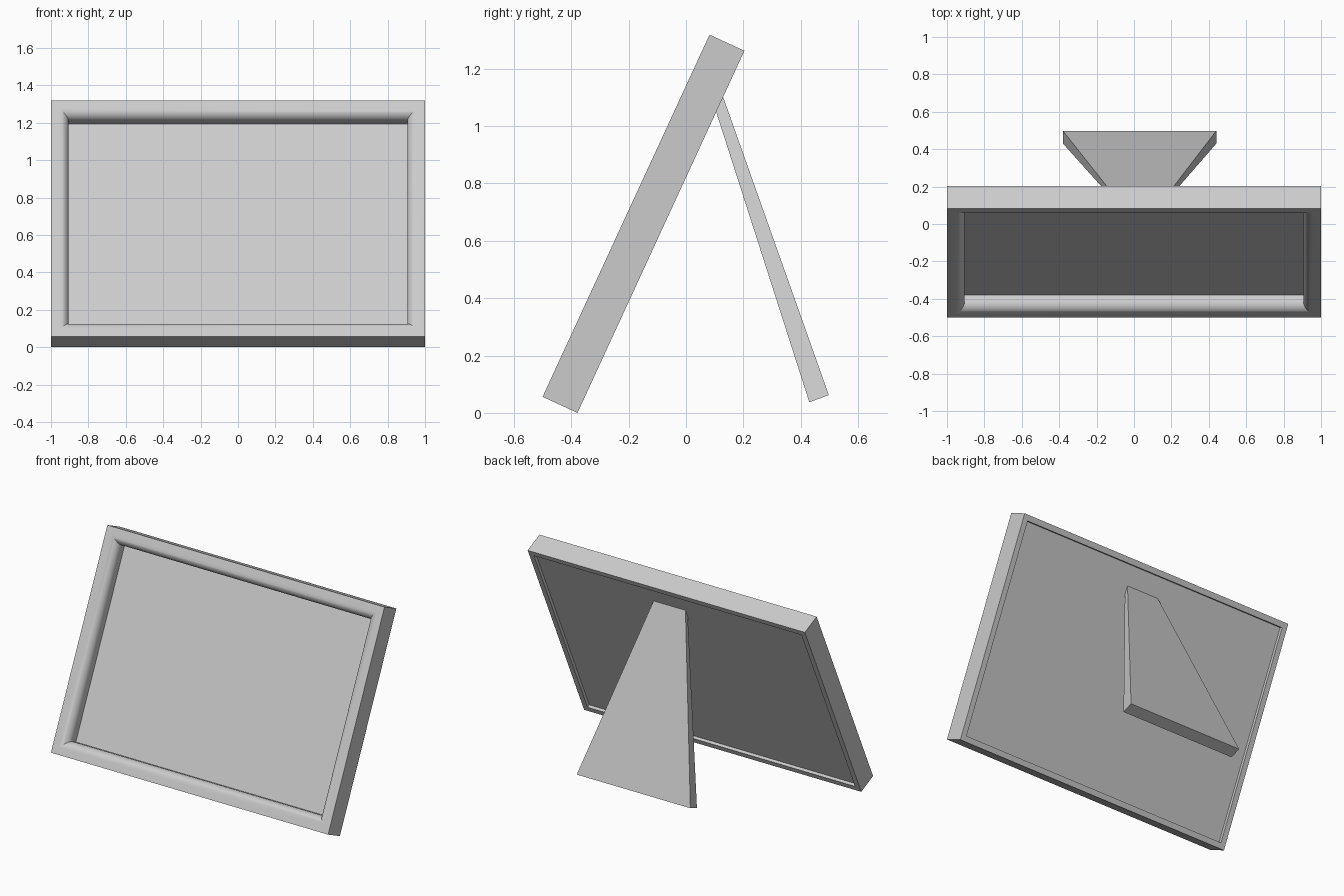
import bpy, bmesh
from math import radians, sin, cos, pi

if "Cube" in bpy.data.objects:
    bpy.data.objects.remove(bpy.data.objects["Cube"])

TILT = radians(24.75)
W, H, T = 2.0, 1.39, 0.134        # frame width, height, thickness
BORDER, R = 0.095, 0.053          # moulding width, rounded inner edge radius
GLASS, BACK, RIM = 0.09, 0.114, 0.035


def make_object(name, bm, tilted=True):
    bmesh.ops.recalc_face_normals(bm, faces=bm.faces)
    mesh = bpy.data.meshes.new(name)
    bm.to_mesh(mesh)
    bm.free()
    ob = bpy.data.objects.new(name, mesh)
    bpy.context.collection.objects.link(ob)
    if tilted:
        ob.rotation_euler.x = -TILT
        ob.location = (0, -0.5, T * sin(TILT))
    return ob


def ring(bm, inset, depth):
    """Rectangle inset from the frame outline, at a depth behind the front."""
    x, lo, hi = W / 2 - inset, inset, H - inset
    return [bm.verts.new((px, depth, pz))
            for px, pz in ((-x, lo), (x, lo), (x, hi), (-x, hi))]


def bridge(bm, a, b):
    for i in range(len(a)):
        j = (i + 1) % len(a)
        bm.faces.new((a[i], a[j], b[j], b[i]))


# Mitred frame: one moulding profile (inset, depth) carried round the rectangle
arc = [(BORDER - R + R * sin(t), R - R * cos(t))
       for t in (pi / 2 * i / 12 for i in range(12, -1, -1))]
profile = [(BORDER, GLASS)] + arc + [(0, 0), (0, T), (RIM, T), (RIM, GLASS)]
bm = bmesh.new()
rings = [ring(bm, *p) for p in profile]
for i, r in enumerate(rings):
    bridge(bm, r, rings[(i + 1) % len(rings)])
frame = make_object("frame", bm)
bpy.context.view_layer.objects.active = frame
frame.select_set(True)
bpy.ops.object.shade_smooth_by_angle(angle=radians(30))

# Picture board set into the rebate behind the moulding
bm = bmesh.new()
front, back = ring(bm, RIM, GLASS), ring(bm, RIM, BACK)
bridge(bm, front, back)
bm.faces.new(front)
bm.faces.new(back)
make_object("picture_board", bm)

# Tapered easel leg: side profile (y, z) with left and right x at each point
side = [(0.430, 0.037, -0.38, 0.44), (0.498, 0.062, -0.38, 0.44),
        (0.120, 1.128, -0.08, 0.15), (0.096, 1.078, -0.08, 0.15)]
bm = bmesh.new()
left = [bm.verts.new((xl, y, z)) for y, z, xl, xr in side]
right = [bm.verts.new((xr, y, z)) for y, z, xl, xr in side]
bridge(bm, left, right)
bm.faces.new(left)
bm.faces.new(right)
make_object("easel_leg", bm, tilted=False)
